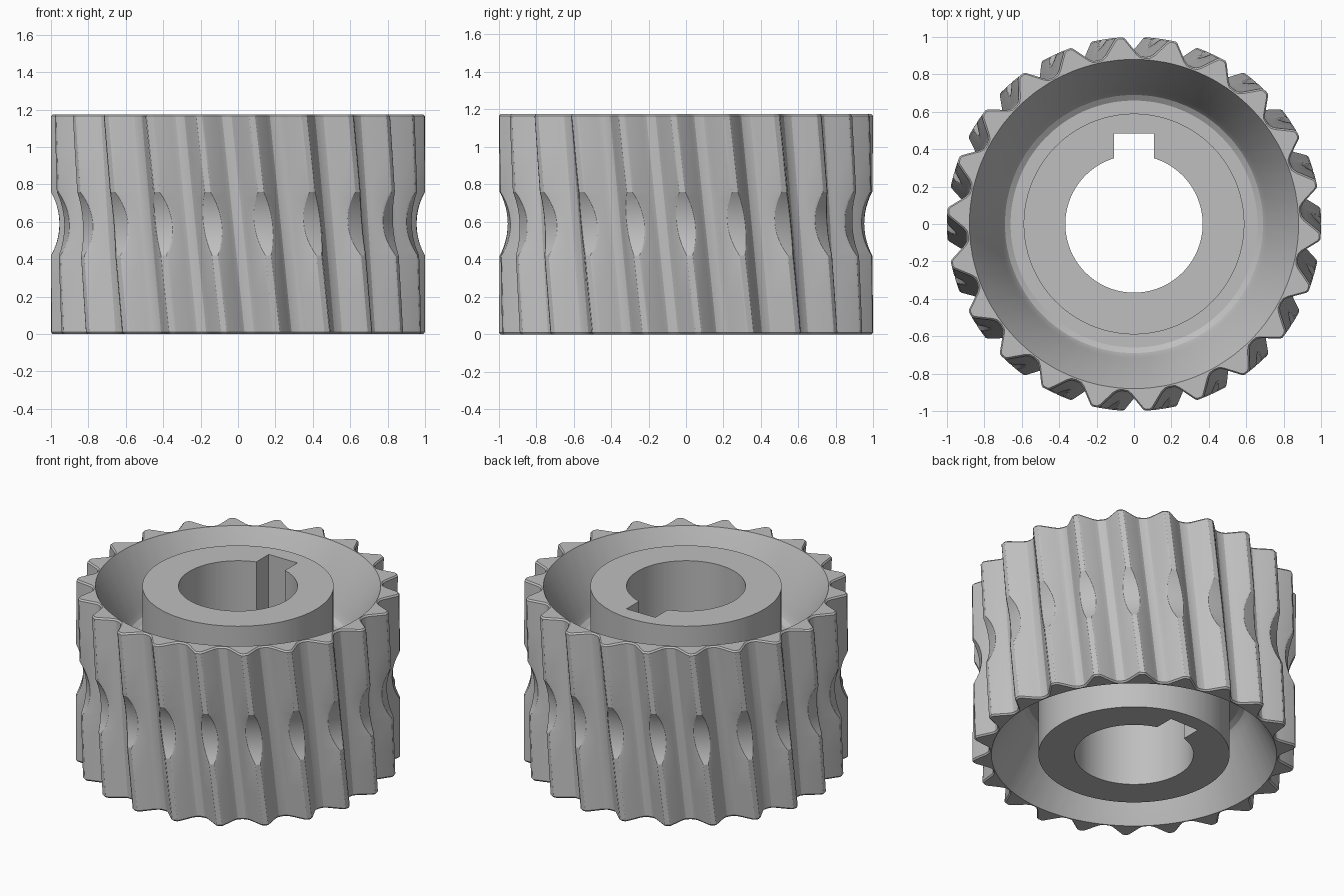
import bpy, bmesh
from math import sin, cos, pi, radians, sqrt

if "Cube" in bpy.data.objects:
    bpy.data.objects.remove(bpy.data.objects["Cube"])

TEETH, HEIGHT, TWIST = 22, 1.175, radians(7.8)
PITCH = 2 * pi / TEETH
ROOT, RIM, HUB, BORE = 0.895, 0.88, 0.59, 0.367
DEPTH = 0.40
STEPS = 12

steel = bpy.data.materials.new("grey_steel")
steel.use_nodes = True
steel.diffuse_color = (0.52, 0.52, 0.52, 1)
steel.node_tree.nodes["Principled BSDF"].inputs["Base Color"].default_value = steel.diffuse_color


def half_angle(r, inset=0.0):
    """Half the angular width of a tooth at radius r."""
    return (0.021 + 0.74 * (1 - r) - inset) / r


def tooth_profile(cap, inset=0.0):
    """(angle, radius) of one tooth, tip corners eased and root filleted."""
    side = [(half_angle(cap) - 0.006, cap),
            (half_angle(cap - 0.007), cap - 0.007),
            (half_angle(ROOT + 0.02), ROOT + 0.02),
            (half_angle(ROOT + 0.004) + 0.008, ROOT + 0.004)]
    side = [(a - inset / 2, r - inset) for a, r in side]
    left = [(-a, r) for a, r in reversed(side)]
    return left + [(0, cap - inset)] + side + [(PITCH / 2, ROOT - inset)]


def twist(z):
    return -TWIST * (z / HEIGHT - 0.5)


def tip_radius(z):
    """Tip radius, reduced by the round groove at mid height."""
    dz = abs(z - 0.59)
    return 1.0 if dz >= 0.17 else 1.299 - sqrt(0.344 ** 2 - dz * dz)


bm = bmesh.new()
loops = []


def add_loop(points, z):
    loops.append([bm.verts.new((r * cos(a), r * sin(a), z)) for a, r in points])


def toothed_loop(z, inset=0.0):
    add_loop([(i * PITCH + a + twist(z), r) for i in range(TEETH)
              for a, r in tooth_profile(tip_radius(z), inset)], z)


def round_loop(r, z, turn=0.0):
    add_loop([(i * PITCH + a + turn, r) for i in range(TEETH)
              for a, _ in tooth_profile(1.0)], z)


# Helical teeth, from bottom to top, with chamfered ends
toothed_loop(0, 0.008)
toothed_loop(0.01)
toothed_loop(0.21)
for k in range(STEPS + 1):
    toothed_loop(0.42 + 0.34 * k / STEPS)
toothed_loop(0.97)
toothed_loop(HEIGHT - 0.01)
toothed_loop(HEIGHT, 0.008)

# Recess profile: sloping wall, fillet, flat floor and hub wall
recess = [(0.72, 0.31), (0.708, 0.35), (0.69, 0.38), (0.66, DEPTH),
          (HUB, DEPTH), (HUB, 0), (BORE, 0)]
round_loop(RIM, HEIGHT, twist(HEIGHT))
for r, d in recess:
    round_loop(r, HEIGHT - d)
for r, d in reversed(recess):
    round_loop(r, d)
round_loop(RIM, 0, twist(0))

# Skin the closed series of loops
for A, B in zip(loops, loops[1:] + loops[:1]):
    n = len(A)
    for i in range(n):
        j = (i + 1) % n
        bm.faces.new((A[i], A[j], B[j], B[i]))
bmesh.ops.recalc_face_normals(bm, faces=bm.faces)
mesh = bpy.data.meshes.new("helical_gear")
bm.to_mesh(mesh)
bm.free()
gear = bpy.data.objects.new("helical_gear", mesh)
bpy.context.collection.objects.link(gear)
mesh.materials.append(steel)

# Keyway cut through the back of the bore
bpy.ops.mesh.primitive_cube_add(size=1, location=(0, 0.3425, HEIGHT / 2))
cutter = bpy.context.object
cutter.name = "keyway_cutter"
cutter.scale = (0.216, 0.285, 2)
cutter.hide_render = True
cutter.data.materials.append(steel)
bpy.context.view_layer.update()
cut = gear.modifiers.new("keyway", 'BOOLEAN')
cut.operation = 'DIFFERENCE'
cut.solver = 'EXACT'
cut.object = cutter

bpy.ops.object.select_all(action='DESELECT')
bpy.context.view_layer.objects.active = gear
gear.select_set(True)
bpy.ops.object.modifier_apply(modifier=cut.name)
bpy.data.objects.remove(cutter)
bpy.ops.object.shade_smooth_by_angle(angle=radians(25))
